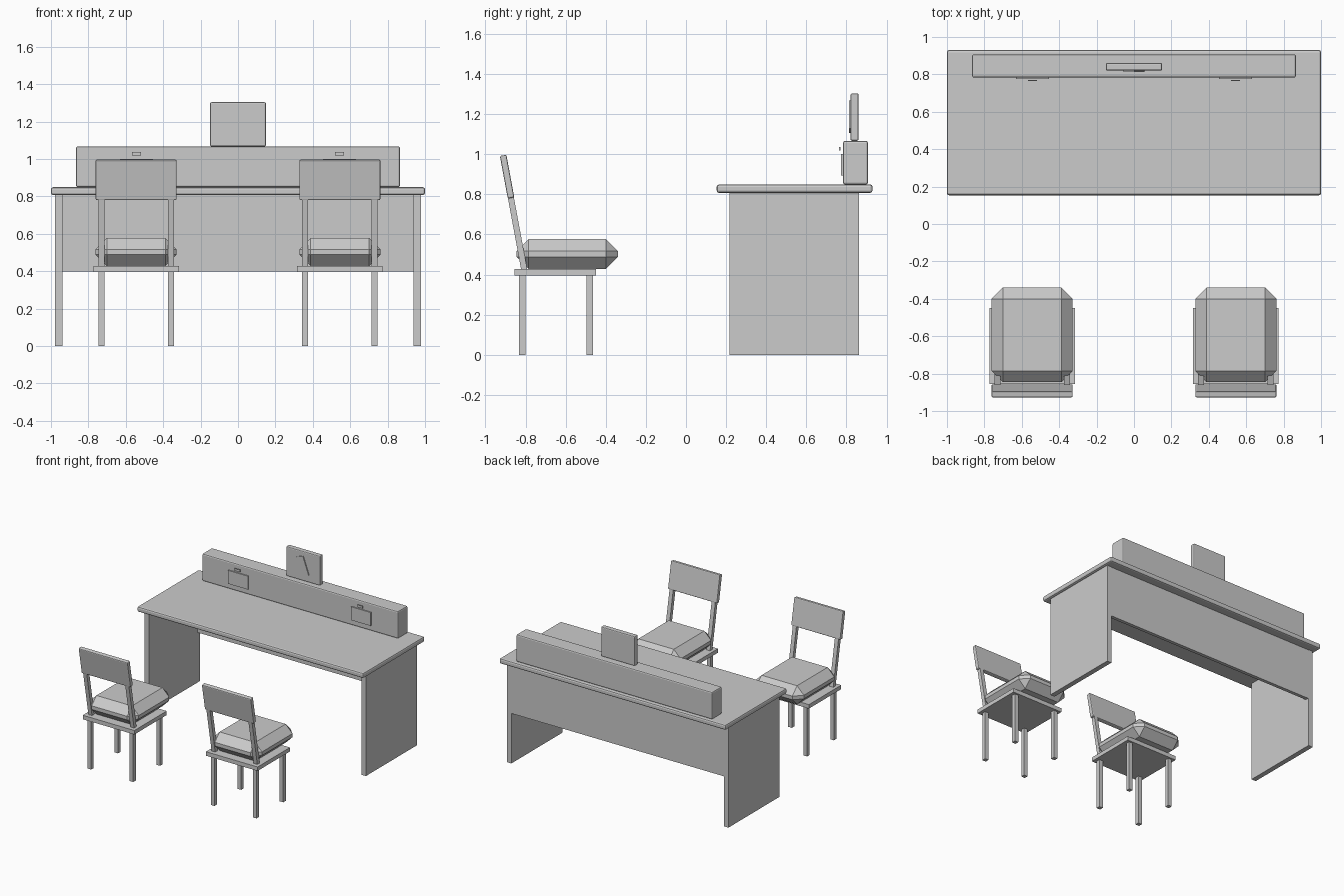
import bpy, bmesh
from math import radians
from mathutils import Matrix, Vector

if "Cube" in bpy.data.objects:
    bpy.data.objects.remove(bpy.data.objects["Cube"])


def box(name, x, y, z, bevel=0, segments=1, tilt=None, smooth=False):
    """Box from (min, max) ranges; tilt = (degrees, axis) about its own centre."""
    centre = Vector([(r[0] + r[1]) / 2 for r in (x, y, z)])
    size = [r[1] - r[0] for r in (x, y, z)]
    bm = bmesh.new()
    bmesh.ops.create_cube(bm, size=1)
    bmesh.ops.scale(bm, vec=size, verts=bm.verts)
    if bevel:
        bmesh.ops.bevel(bm, geom=bm.edges[:], offset=bevel, segments=segments,
                        profile=0.5, affect='EDGES')
    if tilt:
        bmesh.ops.rotate(bm, matrix=Matrix.Rotation(radians(tilt[0]), 3, tilt[1]),
                         verts=bm.verts)
    mesh = bpy.data.meshes.new(name)
    bm.to_mesh(mesh)
    bm.free()
    ob = bpy.data.objects.new(name, mesh)
    ob.location = centre
    bpy.context.collection.objects.link(ob)
    return ob


def around(c, half):
    return (c - half, c + half)


# Desk
box("desk_top", (-1, 1), (0.153, 0.93), (0.807, 0.849), 0.012, 2)
for side, s in (("left", -1), ("right", 1)):
    box(side + "_side_panel", around(s * 0.959, 0.02), (0.216, 0.863), (0, 0.808))
box("modesty_panel", (-0.94, 0.94), (0.833, 0.86), (0.398, 0.808))

# Raised ledge with signs
box("ledge", (-0.866, 0.866), (0.783, 0.907), (0.849, 1.067), 0.01, 2)
for side, s in (("left", -1), ("right", 1)):
    box(side + "_notice_plate", around(s * 0.543, 0.088), (0.774, 0.784), (0.893, 1.0))
    box(side + "_notice_clip", around(s * 0.543, 0.024), (0.764, 0.771), (1.018, 1.036))

# Upright sign with tilted plate
box("sign_board", (-0.15, 0.15), (0.82, 0.861), (1.067, 1.303), 0.008, 2)
box("sign_plate", around(0, 0.0315), (0.812, 0.822), around(1.187, 0.075), tilt=(-20, 'Y'))


# Chairs
def chair(side, cx):
    box(side + "_chair_seat", around(cx, 0.228), (-0.856, -0.448), (0.395, 0.427))
    box(side + "_chair_cushion", around(cx, 0.217), (-0.845, -0.34), (0.428, 0.577), 0.06)
    for s in (-1, 1):
        lx = cx + s * 0.186
        for part, y in (("back", -0.817), ("front", -0.479)):
            box(f"{side}_chair_{part}_leg", around(lx, 0.016), around(y, 0.016), (0, 0.397))
        box(side + "_chair_upright", around(lx, 0.016), around(-0.846, 0.015),
            around(0.637, 0.22), tilt=(10.5, 'X'))
    box(side + "_chair_backrest", around(cx, 0.217), around(-0.892, 0.0165),
        around(0.888, 0.108), 0.007, 2, tilt=(10.5, 'X'))


chair("left", -0.5445)
chair("right", 0.5445)
